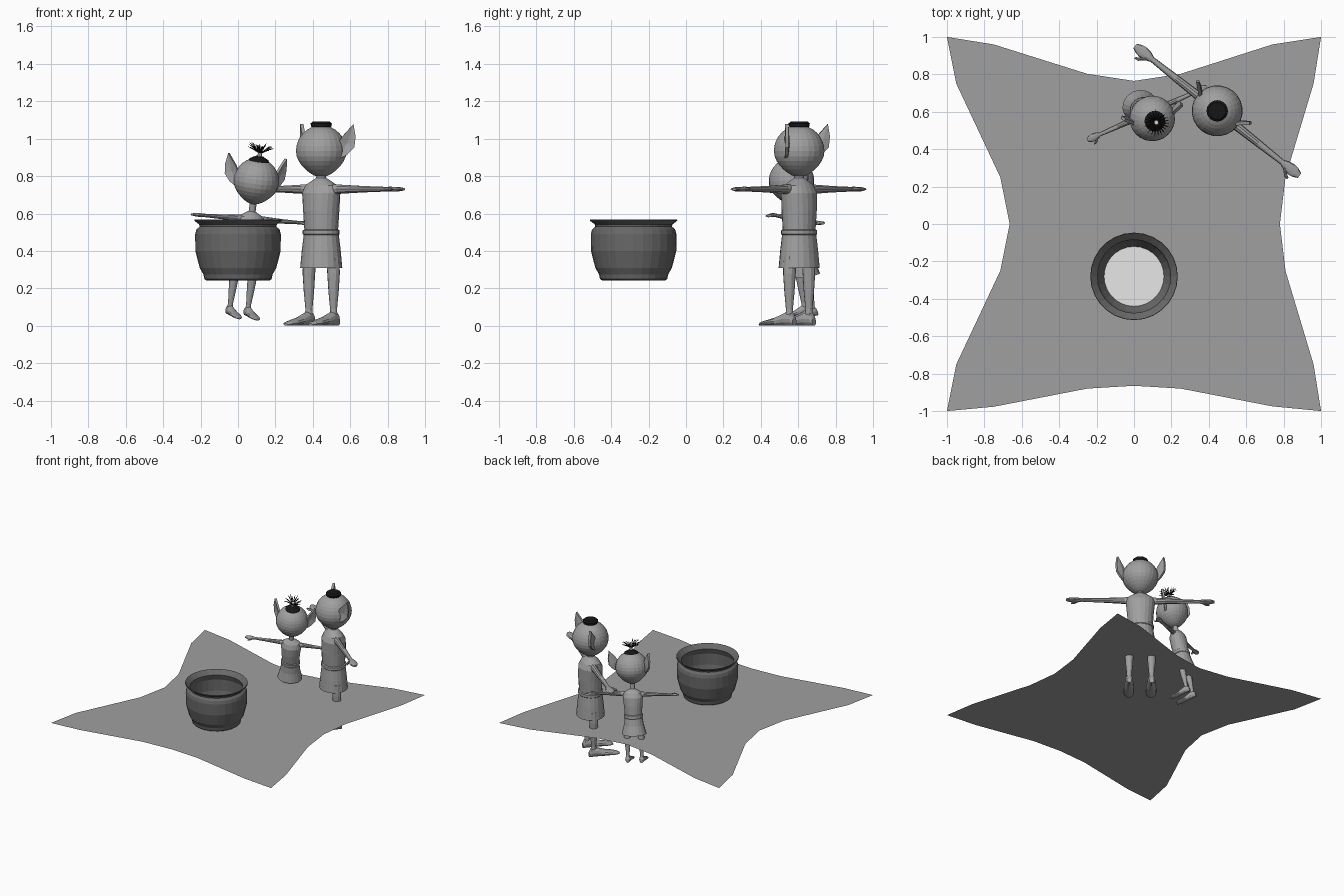
import bpy, bmesh, math, random
from mathutils import Matrix, Vector

if "Cube" in bpy.data.objects:
    bpy.data.objects.remove(bpy.data.objects["Cube"])

random.seed(3)


def material(name, value):
    m = bpy.data.materials.new(name)
    m.diffuse_color = (value, value, value, 1)
    m.use_nodes = True
    m.node_tree.nodes["Principled BSDF"].inputs["Base Color"].default_value = m.diffuse_color
    return m


GREY = material("stone grey", 0.35)
POT = material("dark pot grey", 0.14)
BLACK = material("hair black", 0.008)
WHITE = material("white", 0.95)
X, Y, Z = Vector((1, 0, 0)), Vector((0, 1, 0)), Vector((0, 0, 1))


def finish(name, bm, mat, matrix=Matrix()):
    bmesh.ops.recalc_face_normals(bm, faces=bm.faces)
    bm.transform(matrix)
    me = bpy.data.meshes.new(name)
    bm.to_mesh(me)
    bm.free()
    me.materials.append(mat)
    ob = bpy.data.objects.new(name, me)
    bpy.context.collection.objects.link(ob)
    return ob


def loft(name, rings, u, v, mat, matrix, sides=16, caps=True):
    """Skin elliptical rings: (centre, radius along u, radius along v)."""
    bm = bmesh.new()
    loops = []
    for c, ru, rv in rings:
        loops.append([bm.verts.new(Vector(c) + u * ru * math.cos(t) + v * rv * math.sin(t))
                      for t in (2 * math.pi * i / sides for i in range(sides))])
    for a, b in zip(loops, loops[1:]):
        for i in range(sides):
            j = (i + 1) % sides
            bm.faces.new((a[i], a[j], b[j], b[i]))
    if caps:
        bm.faces.new(loops[0])
        bm.faces.new(loops[-1])
    return finish(name, bm, mat, matrix)


def ear(name, side, d, matrix):
    """Thin pointed leaf that sweeps out and back from the head."""
    s = d["head_r"] / 0.136
    out = Vector((side * 0.75, 0.65, 0))
    thick = Vector((-side * 0.65, 0.75, 0)) * 0.009 * s
    base = Vector((side * 0.112 * s, 0, d["head_z"]))
    outline = [(0, -0.025), (0.0, 0.045), (0.035, 0.09), (0.085, 0.145),
               (0.096, 0.08), (0.09, 0.02), (0.05, -0.02), (0.02, -0.035)]
    bm = bmesh.new()
    rows = [[bm.verts.new(base + (out * a + Z * b) * s + thick * k) for a, b in outline]
            for k in (-1, 1)]
    # dished inner side and rounded outer side
    mids = [bm.verts.new(base + (out * 0.05 + Z * 0.04) * s + thick * k) for k in (0.2, 1.9)]
    n = len(outline)
    for i in range(n):
        j = (i + 1) % n
        bm.faces.new((rows[0][i], rows[0][j], rows[1][j], rows[1][i]))
        for row, mid in zip(rows, mids):
            bm.faces.new((row[i], row[j], mid))
    finish(name, bm, GREY, matrix)


def person(label, d, matrix):
    hem, waist, sh, w = d["hem"], d["waist"], d["shoulder"], d["width"]
    s, hr, hz = d["scale"], d["head_r"], d["head_z"]
    # dress with belt, torso and neck
    rings = [(hem, 1.08 * d["flare"], 0.98 * d["flare"]),
             (hem + (waist - hem) * 0.5, 1.0, 0.9),
             (waist - 0.015, 0.90, 0.82), (waist - 0.01, 0.95, 0.86), (waist + 0.01, 0.95, 0.86),
             (waist + 0.015, 0.87, 0.78), (waist + (sh - waist) * 0.5, 0.93, 0.84),
             (sh - 0.02, 1.02, 0.82), (sh + 0.02 * s, 0.9, 0.62),
             (sh + 0.045 * s, 0.5, 0.42), (sh + 0.06 * s, 0.25, 0.25), (hz - hr * 0.85, 0.24, 0.24)]
    loft(label + "_dress", [((0, 0, z), a * w, b * w) for z, a, b in rings], X, Y, GREY, matrix, 20)
    # egg shaped head, narrower at the chin
    bm = bmesh.new()
    bmesh.ops.create_uvsphere(bm, u_segments=24, v_segments=16, radius=hr)
    for v in bm.verts:
        t = max(0, -v.co.z / hr)
        k = 1 - 0.25 * t * t
        v.co.x *= k
        v.co.y *= k
        v.co.z *= 1.02
    head = matrix @ Matrix.Rotation(math.radians(d["head_turn"]), 4, 'Z')
    finish(label + "_head", bm, GREY, head @ Matrix.Translation((0, 0, hz)))
    for side, word in ((-1, "right"), (1, "left")):
        ear(f"{label}_{word}_ear", side, d, head)
        # arm ending in a flat hand
        e = d["span"]
        arm = [(0.6 * w, 0.026, 0.03), (1.1 * w, 0.024, 0.026), (e * 0.5, 0.02, 0.018),
               (e * 0.79, 0.015, 0.013), (e * 0.84, 0.027, 0.014), (e * 0.9, 0.032, 0.013),
               (e * 0.95, 0.028, 0.011), (e, 0.015, 0.007)]
        loft(f"{label}_{word}_arm", [((side * x, 0, sh), a * s, b * s) for x, a, b in arm],
             Y, Z, GREY, matrix, 10)
        thumb = [(e * 0.84, -0.015, 0.012), (e * 0.89, -0.042, 0.011), (e * 0.93, -0.05, 0.005)]
        loft(f"{label}_{word}_thumb", [((side * x, y * s, sh), r * s, r * s) for x, y, r in thumb],
             Y, Z, GREY, matrix, 8)
        # leg and long tapering foot
        lx = side * d["stance"]
        leg = [(hem + 0.06, 0.036), (hem - 0.03, 0.034), (hem * 0.6, 0.028), (0.09 * s, 0.019), (0.03 * s, 0.022)]
        loft(f"{label}_{word}_leg", [((lx * (0.93 if z > hem else 1), 0, z), r * s, r * s) for z, r in leg],
             X, Y, GREY, matrix, 12)
        foot = [(0.035, 0.018, 0.02), (0.02, 0.027, 0.035), (-0.02, 0.031, 0.037), (-0.08, 0.038, 0.024),
                (-0.14, 0.042, 0.016), (-0.18, 0.032, 0.011), (-0.2, 0.012, 0.006)]
        loft(f"{label}_{word}_foot",
             [((lx, y * s, h * s), r * s, h * s) for y, r, h in foot], X, Z, GREY, matrix, 12)
    return head


# standing adult, turned to its right
adult = Matrix.Translation((0.445, 0.605, 0)) @ Matrix.Rotation(math.radians(-38.3), 4, 'Z')
top = person("adult", dict(hem=0.31, waist=0.5, shoulder=0.73, width=0.108, flare=1.0, scale=1.0,
                           head_r=0.136, head_z=0.933, head_turn=0, span=0.56, stance=0.084), adult)
loft("adult_hair", [((0, 0, z), r, r) for z, r in
                    ((1.05, 0.045), (1.068, 0.055), (1.082, 0.057), (1.092, 0.045))],
     X, Y, BLACK, top, 20)

# smaller child, leaning forward
child = (Matrix.Translation((0.0, 0.66, 0.055)) @ Matrix.Rotation(math.radians(24), 4, 'Z')
         @ Matrix.Rotation(math.radians(4), 4, 'Y') @ Matrix.Rotation(math.radians(10), 4, 'X'))
top = person("child", dict(hem=0.22, waist=0.36, shoulder=0.525, width=0.075, flare=1.15, scale=0.7,
                           head_r=0.122, head_z=0.73, head_turn=-10, span=0.35, stance=0.053), child)
loft("child_hair_cap", [((0, 0, z), r, r) for z, r in ((0.83, 0.062), (0.85, 0.05), (0.866, 0.02))],
     X, Y, BLACK, top, 20)
loft("child_hair_tie", [((0, 0, z), r, r) for z, r in ((0.86, 0.012), (0.90, 0.012))],
     X, Y, WHITE, top, 10)
# fan of hair spikes above the tie
bm = bmesh.new()
for i in range(22):
    a = 2 * math.pi * i / 22
    reach, rise = 0.07 + random.uniform(-0.008, 0.006), random.uniform(0.02, 0.05)
    out, tan = Vector((math.cos(a), math.sin(a), 0)), Vector((-math.sin(a), math.cos(a), 0))
    c, r = Vector((0, 0, 0.888)) + out * 0.012, 0.0035
    ring = [bm.verts.new(c + p * r) for p in (tan, Z, -tan, -Z)]
    mid = [bm.verts.new(c + out * reach * 0.5 + Z * rise * 0.75 + p * r) for p in (tan, Z, -tan, -Z)]
    tip = bm.verts.new(c + out * (reach - 0.012) + Z * rise)
    for k in range(4):
        j = (k + 1) % 4
        bm.faces.new((ring[k], ring[j], mid[j], mid[k]))
        bm.faces.new((mid[k], mid[j], tip))
finish("child_hair_spikes", bm, BLACK, top)

# double walled cooking pot with flared rim
place = Matrix.Translation((0, -0.28, 0))
profile = [(0.17, 0.243), (0.18, 0.25), (0.185, 0.275), (0.205, 0.31), (0.228, 0.40), (0.229, 0.49),
           (0.222, 0.515), (0.205, 0.53), (0.208, 0.542), (0.234, 0.562), (0.232, 0.568),
           (0.196, 0.535), (0.205, 0.51), (0.213, 0.49), (0.212, 0.40), (0.19, 0.31), (0.16, 0.256)]
loft("pot", [((0, 0, z), r, r) for r, z in profile], X, Y, POT, place, 28, caps=False)
loft("pot_base", [((0, 0, 0.243), 0.17, 0.17), ((0, 0, 0.25), 0.17, 0.17)], X, Y, POT, place, 28)
loft("pot_contents", [((0, 0, 0.252), 0.16, 0.16), ((0, 0, 0.258), 0.16, 0.16)],
     X, Y, WHITE, place, 28)

# flat ground sheet with four drawn-out corners
edge = [(-1, 1), (-0.75, 0.96), (-0.25, 0.803), (0, 0.765), (0.25, 0.803), (0.74, 0.96),
        (1, 1), (0.96, 0.75), (0.81, 0.25), (0.78, 0), (0.81, -0.25), (0.96, -0.75),
        (1, -1), (0.74, -0.975), (0.25, -0.88), (0, -0.865), (-0.25, -0.88), (-0.75, -0.977),
        (-1, -1), (-0.95, -0.75), (-0.715, -0.25), (-0.665, 0), (-0.715, 0.25), (-0.95, 0.75)]
bm = bmesh.new()
hub = bm.verts.new((0, 0, 0.24))
rim = [bm.verts.new((x, y, 0.24)) for x, y in edge]
for i in range(len(rim)):
    bm.faces.new((hub, rim[i], rim[(i + 1) % len(rim)]))
sheet = finish("ground_sheet", bm, GREY)
if sheet.data.polygons[0].normal.z < 0:
    sheet.data.flip_normals()
